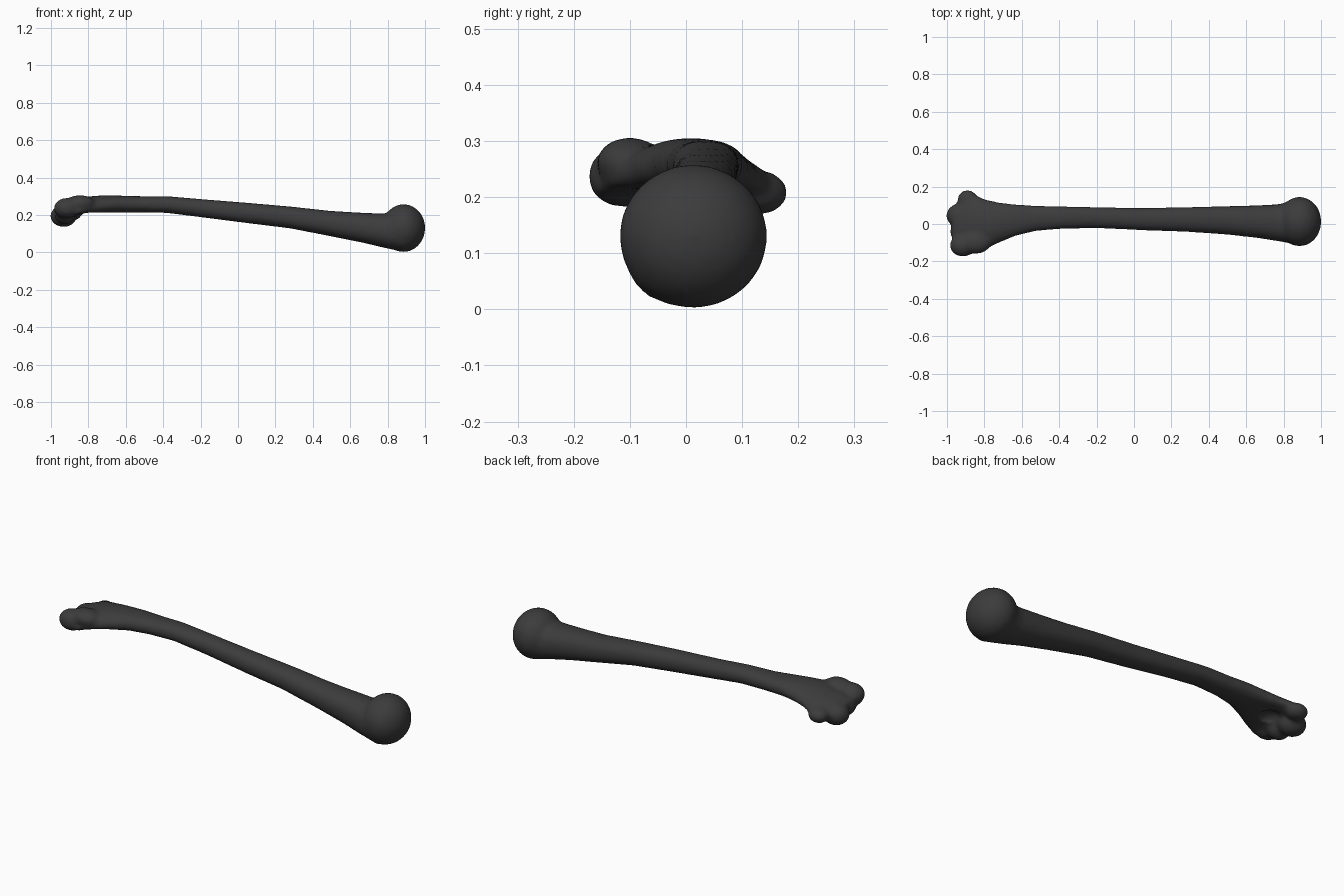
import bpy, bmesh
from math import sin, cos, pi, copysign
from mathutils import Matrix, Vector

if "Cube" in bpy.data.objects:
    bpy.data.objects.remove(bpy.data.objects["Cube"])

bm = bmesh.new()
N = 20


def loft(sections):
    """Rounded sections along x: (x, y min, y max, z min, z max, droop of the two sides)."""
    rings = []
    for x, y0, y1, z0, z1, droop in sections:
        ring = []
        for i in range(N):
            a = 2 * pi * i / N
            c, s = cos(a), sin(a)
            c = copysign(abs(c) ** 0.9, c)
            s = copysign(abs(s) ** 0.9, s)
            z = (z0 + z1) / 2 + (z1 - z0) / 2 * s - droop * c * c
            ring.append(bm.verts.new((x, (y0 + y1) / 2 + (y1 - y0) / 2 * c, z)))
        rings.append(ring)
    for a, b in zip(rings, rings[1:]):
        for i in range(N):
            j = (i + 1) % N
            bm.faces.new((a[i], a[j], b[j], b[i]))
    bm.faces.new(rings[0][::-1])
    bm.faces.new(rings[-1])


def lump(center, radii):
    m = Matrix.Translation(center) @ Matrix.Diagonal((*radii, 1))
    bmesh.ops.create_icosphere(bm, subdivisions=3, radius=1, matrix=m)


# shaft, flaring into the flat lower end
loft([
    (-0.97, -0.13, 0.09, 0.19, 0.245, 0.01),
    (-0.93, -0.155, 0.13, 0.19, 0.265, 0.02),
    (-0.87, -0.165, 0.165, 0.205, 0.285, 0.03),
    (-0.80, -0.14, 0.135, 0.215, 0.30, 0.025),
    (-0.72, -0.10, 0.115, 0.212, 0.306, 0.012),
    (-0.63, -0.063, 0.105, 0.212, 0.304, 0),
    (-0.52, -0.037, 0.098, 0.213, 0.301, 0),
    (-0.38, -0.026, 0.095, 0.211, 0.301, 0),
    (-0.20, -0.022, 0.09, 0.188, 0.286, 0),
    (0.05, -0.034, 0.086, 0.156, 0.266, 0),
    (0.28, -0.042, 0.09, 0.128, 0.246, 0),
    (0.50, -0.057, 0.096, 0.085, 0.222, 0),
    (0.66, -0.075, 0.10, 0.053, 0.213, 0),
    (0.77, -0.092, 0.106, 0.027, 0.208, 0),
    (0.88, -0.112, 0.13, 0.003, 0.215, 0),
    (0.93, -0.10, 0.11, 0.015, 0.20, 0),
])

# ball at the upper end, hinge knuckles and side knobs at the lower end
lump((0.885, 0.013, 0.13), (0.117, 0.133, 0.129))
lump((-0.932, 0.045, 0.195), (0.072, 0.065, 0.06))
lump((-0.925, -0.04, 0.205), (0.058, 0.06, 0.055))
lump((-0.915, -0.115, 0.237), (0.07, 0.06, 0.055))
lump((-0.845, -0.10, 0.262), (0.08, 0.06, 0.045))
lump((-0.89, 0.13, 0.208), (0.055, 0.052, 0.04))

mesh = bpy.data.meshes.new("bone")
bm.normal_update()
bmesh.ops.recalc_face_normals(bm, faces=bm.faces)
bm.to_mesh(mesh)
bm.free()
bone = bpy.data.objects.new("bone", mesh)
bpy.context.collection.objects.link(bone)

# fuse the parts into one skin
r = bone.modifiers.new("fuse", "REMESH")
r.mode = "VOXEL"
r.voxel_size = 0.011
r.use_smooth_shade = True
s = bone.modifiers.new("soften", "SMOOTH")
s.factor = 0.5
s.iterations = 7

# pit above the hinge on the underside
pit_mesh = bpy.data.meshes.new("pit_cutter")
b2 = bmesh.new()
bmesh.ops.create_icosphere(b2, subdivisions=3, radius=1,
    matrix=Matrix.Translation((-0.82, 0.01, 0.20)) @ Matrix.Diagonal((0.05, 0.06, 0.04, 1)))
b2.to_mesh(pit_mesh)
b2.free()
pit = bpy.data.objects.new("pit_cutter", pit_mesh)
bpy.context.collection.objects.link(pit)
pit.hide_render = True
pit.hide_viewport = True
cut = bone.modifiers.new("pit", "BOOLEAN")
cut.operation = "DIFFERENCE"
cut.object = pit
bone.modifiers.move(2, 1)

# dark finish
mat = bpy.data.materials.new("dark_bone")
mat.diffuse_color = (0.045, 0.045, 0.045, 1)
mat.use_nodes = True
mat.node_tree.nodes["Principled BSDF"].inputs["Base Color"].default_value = mat.diffuse_color
mesh.materials.append(mat)
bpy.context.view_layer.objects.active = bone
bone.select_set(True)
bpy.ops.object.shade_smooth()
